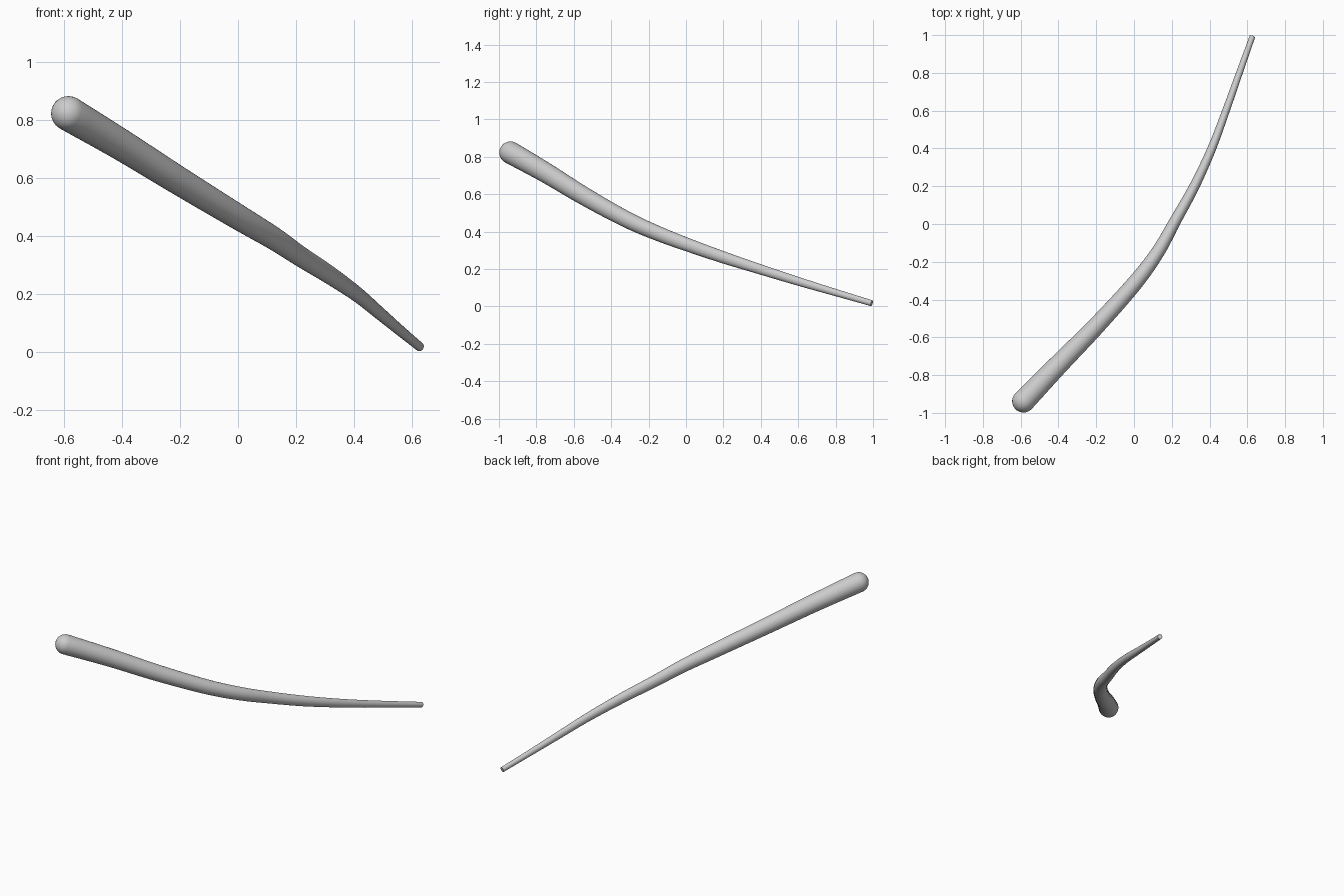
import bpy, bmesh, math
from mathutils import Vector

if "Cube" in bpy.data.objects:
    bpy.data.objects.remove(bpy.data.objects["Cube"])

# Centre line: x, y, z, upright radius, sideways radius
PATH = [
    (-0.585, -0.938, 0.822, 0.060, 0.060),
    (-0.40, -0.745, 0.712, 0.054, 0.053),
    (-0.20, -0.540, 0.587, 0.049, 0.047),
    (0.00, -0.318, 0.465, 0.044, 0.042),
    (0.125, -0.150, 0.390, 0.040, 0.036),
    (0.215, 0.010, 0.329, 0.036, 0.031),
    (0.320, 0.200, 0.262, 0.032, 0.027),
    (0.412, 0.400, 0.197, 0.027, 0.023),
    (0.487, 0.600, 0.134, 0.023, 0.020),
    (0.558, 0.800, 0.074, 0.019, 0.0175),
    (0.627, 0.993, 0.017, 0.016, 0.015),
]
SIDES, STEPS, DOME = 32, 6, 8


def spline(points, steps):
    """Smooth curve through all points, radii included."""
    p = [Vector(q) for q in points]
    p = [2 * p[0] - p[1]] + p + [2 * p[-1] - p[-2]]
    out = []
    for i in range(1, len(p) - 2):
        a, b, c, d = p[i - 1:i + 3]
        for k in range(steps):
            t = k / steps
            out.append(0.5 * (2 * b + (c - a) * t + (2 * a - 5 * b + 4 * c - d) * t * t
                              + (3 * b - a - 3 * c + d) * t ** 3))
    return out + [p[-2]]


samples = spline(PATH, STEPS)
centres = [Vector(s[:3]) for s in samples]
bm = bmesh.new()


def ring(centre, tangent, up_r, side_r):
    side = tangent.cross(Vector((0, 0, 1))).normalized()
    up = side.cross(tangent)
    angles = [2 * math.pi * i / SIDES for i in range(SIDES)]
    return [bm.verts.new(centre + side * side_r * math.cos(a) + up * up_r * math.sin(a))
            for a in angles]


# Rounded thick end
start_dir = (centres[1] - centres[0]).normalized()
r = samples[0][3]
rings = []
for k in range(1, DOME):
    a = math.pi / 2 * k / DOME
    rings.append(ring(centres[0] - start_dir * r * math.cos(a), start_dir,
                      r * math.sin(a), r * math.sin(a)))

# Tapering shaft
for i, s in enumerate(samples):
    t = (centres[min(i + 1, len(centres) - 1)] - centres[max(i - 1, 0)]).normalized()
    rings.append(ring(centres[i], t, s[3], s[4]))

for a, b in zip(rings, rings[1:]):
    for i in range(SIDES):
        j = (i + 1) % SIDES
        bm.faces.new((a[i], a[j], b[j], b[i]))

# Pole of the dome and flat thin tip
pole = bm.verts.new(centres[0] - start_dir * r)
for i in range(SIDES):
    bm.faces.new((pole, rings[0][(i + 1) % SIDES], rings[0][i]))
bm.faces.new(rings[-1])
bmesh.ops.recalc_face_normals(bm, faces=bm.faces)

mesh = bpy.data.meshes.new("curved_tapered_rod")
bm.to_mesh(mesh)
bm.free()
rod = bpy.data.objects.new("curved_tapered_rod", mesh)
bpy.context.collection.objects.link(rod)
bpy.context.view_layer.objects.active = rod
rod.select_set(True)
bpy.ops.object.shade_smooth_by_angle(angle=math.radians(40))
